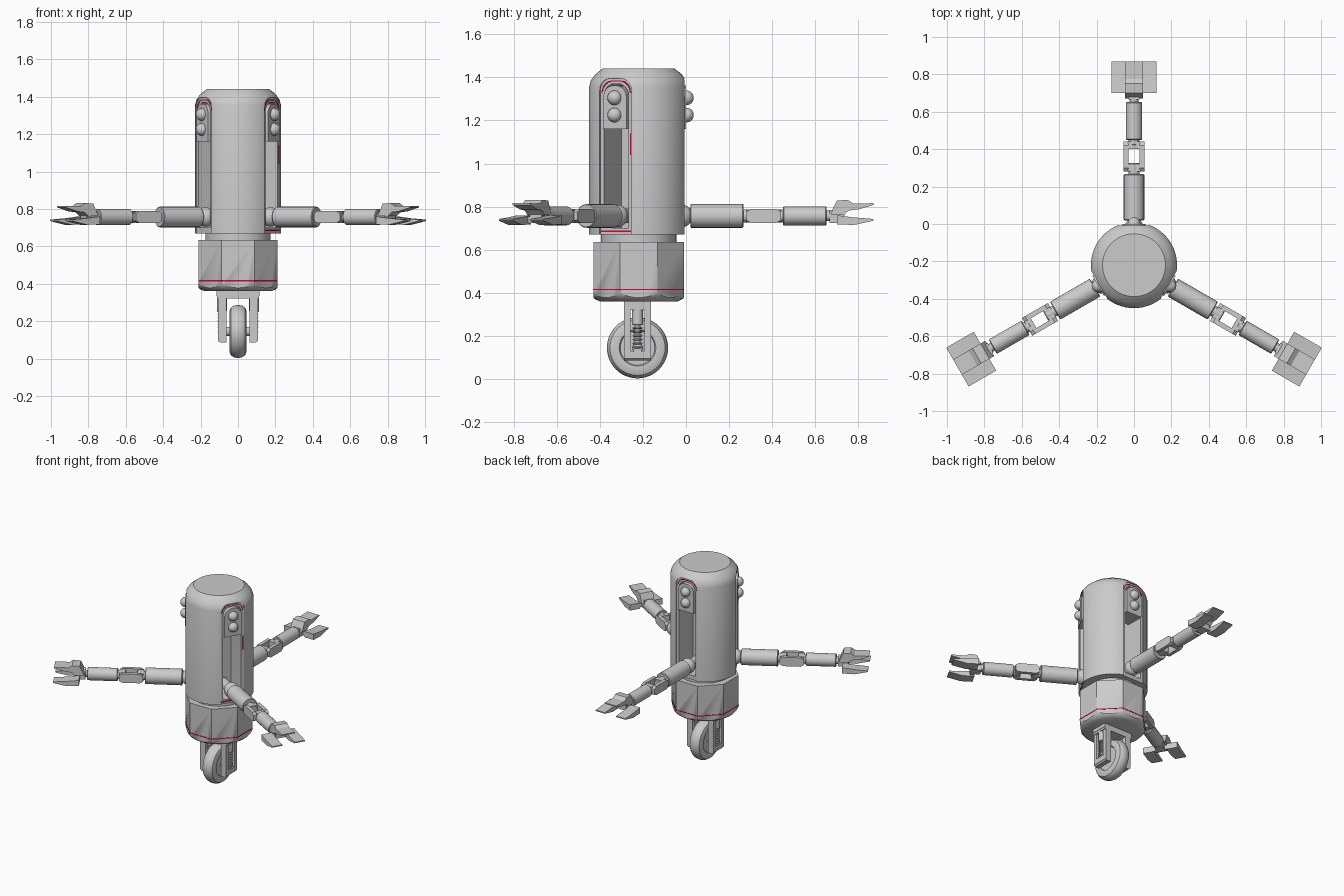
import bpy, bmesh, math
from mathutils import Matrix, Vector

if "Cube" in bpy.data.objects:
    bpy.data.objects.remove(bpy.data.objects["Cube"])

CENTRE_Y = -0.22
ARM_Z = 0.757


def material(name, rgb):
    m = bpy.data.materials.new(name)
    m.use_nodes = True
    m.diffuse_color = (*rgb, 1)
    m.node_tree.nodes["Principled BSDF"].inputs["Base Color"].default_value = (*rgb, 1)
    return m


GREY = material("light grey", (0.6, 0.6, 0.6))
RED = material("red trim", (0.7, 0.0, 0.03))


def finish(name, bm, mat=GREY, turn=0):
    """Make an object on the body axis, turned by thirds of a circle."""
    bmesh.ops.recalc_face_normals(bm, faces=bm.faces)
    me = bpy.data.meshes.new(name)
    bm.to_mesh(me)
    bm.free()
    me.materials.append(mat)
    me.shade_smooth()
    me.set_sharp_from_angle(angle=math.radians(32))
    ob = bpy.data.objects.new(name, me)
    bpy.context.collection.objects.link(ob)
    ob.matrix_world = (Matrix.Translation((0, CENTRE_Y, 0))
                       @ Matrix.Rotation(turn * math.tau / 3, 4, "Z"))
    return ob


def prism(name, pts, lo, hi, axis="x", mat=GREY, turn=0):
    """Extrude a 2D outline along an axis."""
    place = {"x": lambda a, b, c: (c, a, b),
             "y": lambda a, b, c: (a, c, b),
             "z": lambda a, b, c: (a, b, c)}[axis]
    bm = bmesh.new()
    rings = [[bm.verts.new(place(a, b, c)) for a, b in pts] for c in (lo, hi)]
    for ring in rings:
        bm.faces.new(ring)
    n = len(pts)
    for i in range(n):
        j = (i + 1) % n
        bm.faces.new((rings[0][i], rings[0][j], rings[1][j], rings[1][i]))
    return finish(name, bm, mat, turn)


def box(name, x, y, z, mat=GREY, turn=0):
    pts = [(y[0], z[0]), (y[1], z[0]), (y[1], z[1]), (y[0], z[1])]
    return prism(name, pts, x[0], x[1], "x", mat, turn)


def lathe(name, prof, axis="z", at=(0, 0, 0), segs=48, turn=0):
    """Spin a (radius, height) profile about an axis."""
    bm = bmesh.new()
    verts = [bm.verts.new((r, 0, h)) for r, h in prof]
    edges = [bm.edges.new(p) for p in zip(verts, verts[1:])]
    bmesh.ops.spin(bm, geom=verts + edges, cent=(0, 0, 0), axis=(0, 0, 1),
                   angle=math.tau, steps=segs, use_duplicate=False)
    bmesh.ops.remove_doubles(bm, verts=bm.verts, dist=1e-5)
    aim = Vector({"x": (1, 0, 0), "y": (0, 1, 0), "z": (0, 0, 1)}[axis])
    rot = Vector((0, 0, 1)).rotation_difference(aim).to_matrix().to_4x4()
    bm.transform(Matrix.Translation(at) @ rot)
    return finish(name, bm, GREY, turn)


def rod(name, r, lo, hi, axis="y", at=(0, 0, ARM_Z), turn=0, segs=24, bevel=0.004):
    prof = [(0, lo), (r - bevel, lo), (r, lo + bevel), (r, hi - bevel), (r - bevel, hi), (0, hi)]
    return lathe(name, prof, axis, at, segs, turn)


def ball(name, r, at, turn=0):
    bm = bmesh.new()
    bmesh.ops.create_uvsphere(bm, u_segments=20, v_segments=12, radius=r,
                              matrix=Matrix.Translation(at))
    return finish(name, bm, GREY, turn)


def arch(w, z0, z1, r=0.055):
    """Door outline with rounded upper corners."""
    pts = [(-w, z0), (w, z0)]
    for cx, start in ((w - r, 0), (r - w, 90)):
        for i in range(7):
            a = math.radians(start + 15 * i)
            pts.append((cx + r * math.cos(a), z1 - r + r * math.sin(a)))
    return pts


def boolean(ob, cutters, operation):
    for c in cutters:
        m = ob.modifiers.new("cut", "BOOLEAN")
        m.object, m.operation, m.solver = c, operation, "EXACT"
    bpy.context.view_layer.update()
    me = bpy.data.meshes.new_from_object(ob.evaluated_get(bpy.context.evaluated_depsgraph_get()))
    ob.modifiers.clear()
    ob.data = me
    me.shade_smooth()
    me.set_sharp_from_angle(angle=math.radians(32))
    for c in cutters:
        bpy.data.objects.remove(c)


# Main body with three arched flats and deep slots
body = lathe("body", [(0, 0.67), (0.23, 0.67), (0.23, 1.355), (0.222, 1.385), (0.2, 1.415),
                      (0.168, 1.44), (0, 1.44)], segs=64)
flats = [prism("flat_cutter", arch(0.085, 0.6, 1.395), 0.207, 0.3, "y", turn=k) for k in range(3)]
boolean(body, flats, "DIFFERENCE")
slots = [prism("slot_cutter", arch(0.066, 0.7, 1.37), 0.045, 0.3, "y", turn=k) for k in range(3)]
boolean(body, slots, "DIFFERENCE")

# Neck and octagonal drum with a turned lower edge
rod("neck", 0.175, 0.62, 0.68, "z", (0, 0, 0), segs=48)


def octagon(apothem):
    r = apothem / math.cos(math.pi / 8)
    return [(r * math.cos(a), r * math.sin(a))
            for a in (math.pi / 8 + i * math.pi / 4 for i in range(8))]


drum = prism("drum", octagon(0.21), 0.34, 0.635, "z")
turned = lathe("drum_cutter", [(0, 0.36), (0.18, 0.36), (0.205, 0.372), (0.22, 0.39),
                               (0.232, 0.415), (0.25, 0.45), (0.25, 0.65), (0, 0.65)], segs=64)
boolean(drum, [turned], "INTERSECT")
prism("drum_trim", octagon(0.2115), 0.413, 0.419, "z", RED)

# Finger outlines in distance from the axis and height
UPPER = [(0.89, 0.765), (0.92, 0.828), (0.97, 0.832), (0.995, 0.815), (1.09, 0.816),
         (1.09, 0.808), (1.02, 0.787), (0.975, 0.782), (0.95, 0.76)]
LOWER = [(0.92, 0.718), (1.0, 0.715), (1.09, 0.735), (1.09, 0.743), (1.0, 0.75), (0.92, 0.76)]
ELBOW = [(0.5, 0.738), (0.52, 0.725), (0.64, 0.725), (0.66, 0.738),
         (0.66, 0.775), (0.64, 0.79), (0.52, 0.79), (0.5, 0.775)]

for k in range(3):
    # Button panel
    prism("button_panel", arch(0.062, 1.16, 1.362), 0.09, 0.221, "y", turn=k)
    for z in (1.225, 1.305):
        ball("button", 0.034, (0, 0.222, z), k)
    # Red line round the arch top
    outer, inner = arch(0.078, 1.3, 1.385)[2:], arch(0.074, 1.3, 1.381)[2:]
    prism("arch_trim", outer + inner[::-1], 0.204, 0.209, "y", RED, k)
    # Shoulder, upper arm, elbow, forearm
    ball("shoulder", 0.052, (0, 0.2, ARM_Z), k)
    rod("shoulder_pin", 0.034, 0.06, 0.25, turn=k)
    rod("upper_arm", 0.055, 0.24, 0.487, turn=k)
    rod("elbow_pin", 0.03, 0.48, 0.545, turn=k)
    for s in (-1, 1):
        prism("elbow_plate", ELBOW, s * 0.03, s * 0.055, "x", turn=k)
    for y in (0.5, 0.62):
        box("elbow_block", (-0.032, 0.032), (y, y + 0.04), (0.73, 0.785), turn=k)
    rod("forearm_pin", 0.03, 0.64, 0.68, turn=k)
    rod("forearm", 0.044, 0.67, 0.872, turn=k)
    rod("wrist_pin", 0.024, 0.86, 0.9, turn=k)
    # Hand with one upper and two lower fingers
    box("palm", (-0.03, 0.03), (0.885, 0.955), (0.725, 0.785), turn=k)
    box("palm_bar", (-0.1, 0.1), (0.925, 0.95), (0.725, 0.755), turn=k)
    prism("upper_finger", UPPER, -0.047, 0.047, "x", turn=k)
    for s in (-1, 1):
        prism("lower_finger", LOWER, s * 0.045, s * 0.12, "x", turn=k)

# Red accents beside one slot
box("slot_side_trim", (-0.082, -0.076), (0.203, 0.21), (1.04, 1.14), RED, 2)
box("slot_base_trim", (-0.08, 0.08), (0.203, 0.21), (0.682, 0.69), RED, 2)

# Wheel with rounded tyre and recessed hub
tyre = [(0.08, -0.035), (0.085, -0.043), (0.11, -0.045), (0.128, -0.038), (0.138, -0.022), (0.142, 0)]
tyre += [(r, -h) for r, h in tyre[-2::-1]]
WHEEL = (0, -0.005, 0.145)
lathe("tyre", [(0, -0.035)] + tyre + [(0, 0.035)], "x", WHEEL)
rod("axle", 0.025, -0.1, 0.1, "x", WHEEL)

# Fork with a spring damper in each leg
box("fork_bridge", (-0.112, 0.112), (-0.067, 0.057), (0.32, 0.365))
for s in (-1, 1):
    x = (s * 0.062, s * 0.106)
    for y in (-0.067, 0.027):
        box("fork_rail", x, (y, y + 0.03), (0.11, 0.33))
    foot = [(x[0], 0.11), (x[0], 0.085), (s * 0.095, 0.085), (x[1], 0.095), (x[1], 0.13), (x[0], 0.13)]
    prism("fork_foot", foot, -0.067, 0.057, "y")
    box("fork_cap", (s * 0.062, s * 0.115), (-0.067, 0.057), (0.335, 0.36))
    mid = (s * 0.086, -0.005, 0)
    rod("damper_body", 0.026, 0.25, 0.34, "z", mid)
    rod("damper_rod", 0.013, 0.12, 0.26, "z", mid, segs=12)
    for i in range(6):
        rod("spring_ring", 0.023, 0.142 + i * 0.018, 0.152 + i * 0.018, "z", mid)
